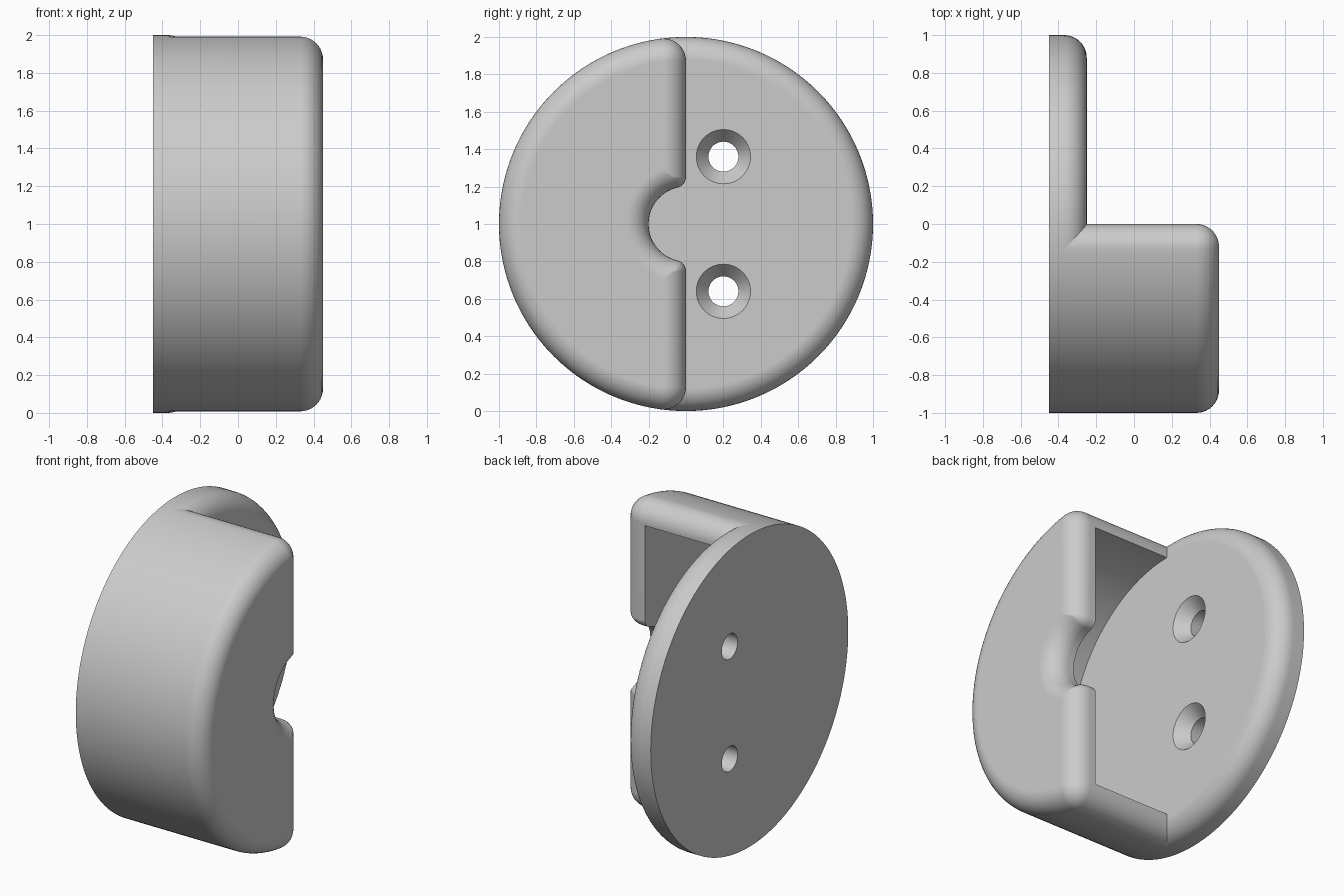
import bpy, bmesh
from math import sin, cos, pi, atan2, sqrt
from mathutils import Matrix

if "Cube" in bpy.data.objects:
    bpy.data.objects.remove(bpy.data.objects["Cube"])

BACK, FLOOR, FRONT = -0.45, -0.25, 0.45   # depths along x
ROUND = 0.12                              # outer edge rounding
LIP = 0.06                                # rounding of the notch corners
NOTCH = 0.2                               # notch radius
STEPS = 10

grey = bpy.data.materials.new("plain_grey")
grey.use_nodes = True
grey.diffuse_color = (0.6, 0.6, 0.6, 1)
grey.node_tree.nodes["Principled BSDF"].inputs["Base Color"].default_value = (0.6, 0.6, 0.6, 1)


def loft(name, rings):
    """Skin equal-sized closed rings of points and cap both ends."""
    bm = bmesh.new()
    loops = [[bm.verts.new(p) for p in ring] for ring in rings]
    n = len(loops[0])
    for a, b in zip(loops, loops[1:]):
        for i in range(n):
            j = (i + 1) % n
            bm.faces.new((a[i], a[j], b[j], b[i]))
    bm.faces.new(loops[0])
    bm.faces.new(loops[-1])
    bmesh.ops.remove_doubles(bm, verts=bm.verts, dist=1e-5)
    bmesh.ops.recalc_face_normals(bm, faces=bm.faces)
    mesh = bpy.data.meshes.new(name)
    bm.to_mesh(mesh)
    bm.free()
    mesh.materials.append(grey)
    obj = bpy.data.objects.new(name, mesh)
    bpy.context.collection.objects.link(obj)
    return obj


def turned(name, profile, y=0, z=1, n=128):
    """Revolve (x, radius) pairs around an axis parallel to x."""
    return loft(name, [[(x, y + r * cos(2 * pi * i / n), z + r * sin(2 * pi * i / n))
                        for i in range(n)] for x, r in profile])


def select(obj):
    bpy.ops.object.select_all(action='DESELECT')
    obj.select_set(True)
    bpy.context.view_layer.objects.active = obj


def cut(obj, cutter):
    cutter.hide_render = True
    mod = obj.modifiers.new("cut", 'BOOLEAN')
    mod.operation, mod.solver, mod.object = 'DIFFERENCE', 'EXACT', cutter
    select(obj)
    bpy.ops.object.modifier_apply(modifier=mod.name)
    bpy.data.objects.remove(cutter)


def finish(obj):
    select(obj)
    bpy.ops.object.shade_smooth_by_angle(angle=pi / 6)
    mod = obj.modifiers.new("clean_shading", 'WEIGHTED_NORMAL')
    mod.keep_sharp = True


def arc(cy, cz, r, start, end, n):
    angles = [start + (end - start) * i / n for i in range(n + 1)]
    return [(cy + r * cos(a), cz + r * sin(a)) for a in angles]


def outline(x, d):
    """Notched half disc with rounded corners, inset by d."""
    rim_z = sqrt((1 - ROUND) ** 2 - ROUND ** 2)
    rim_angle = atan2(rim_z, -ROUND)
    c = max(LIP, d)
    lip_z = sqrt((NOTCH + c) ** 2 - c ** 2)
    lip_angle = atan2(lip_z, -c)
    half = arc(0, 0, 1 - d, pi, rim_angle, 40)
    half += arc(-ROUND, rim_z, ROUND - d, rim_angle, 0, 10)
    half += arc(-c, lip_z, c - d, 0, lip_angle - pi, 10)
    half += arc(0, 0, NOTCH + d, lip_angle, pi, 20)
    full = half + [(y, -z) for y, z in half[-2:0:-1]]
    return [(x, y, 1 + z) for y, z in full]


quarter = [pi / 2 * i / STEPS for i in range(STEPS + 1)]

# Round wall plate with a rounded front edge
plate = turned("base_plate", [(BACK, 1)] + [
    (FLOOR - ROUND + ROUND * sin(t), 1 - ROUND + ROUND * cos(t)) for t in quarter])

# Two countersunk screw holes
for z in (0.64, 1.36):
    cut(plate, turned("screw_hole_cutter", [
        (-0.6, 0.08), (-0.33, 0.08), (FLOOR, 0.145), (-0.1, 0.145)], y=0.2, z=z, n=64))
finish(plate)

# Half-round housing with rounded edges and a notch in its front wall
housing = loft("half_housing", [outline(FLOOR - ROUND, 0)] + [
    outline(FRONT - ROUND + ROUND * sin(t), ROUND * (1 - cos(t))) for t in quarter])

# Hollow inside, open to the back half of the plate
cut(housing, turned("cavity_cutter", [(-0.6, 0.86), (0.29, 0.86)]))
finish(housing)
